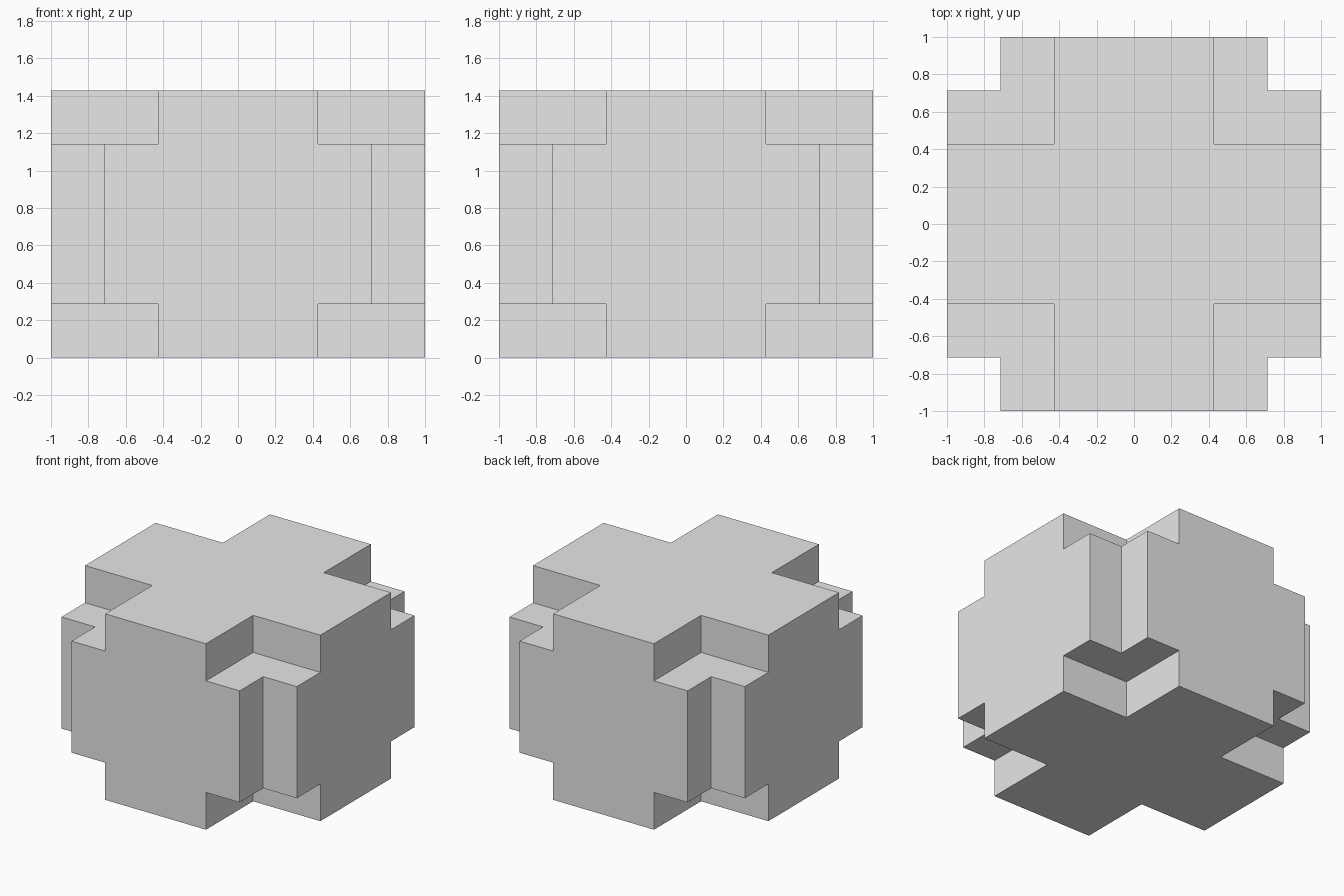
import bpy
import bmesh
from mathutils import Vector

cube = bpy.data.objects.get("Cube")
if cube:
    bpy.data.objects.remove(cube, do_unlink=True)

# Proportions: a block seven units wide and five high
UNIT = 2 / 7
NARROW, WIDE, REACH = 1.5 * UNIT, 2.5 * UNIT, 3.5 * UNIT
SIDE = [-REACH, -WIDE, -NARROW, NARROW, WIDE, REACH]
LEVELS = [0, UNIT, 4 * UNIT, 5 * UNIT]
AXES = [SIDE, SIDE, LEVELS]


def is_solid(cell):
    """Cross-shaped layers: narrow arms at top and bottom, wide arms between."""
    if any(c < 0 or c >= len(axis) - 1 for c, axis in zip(cell, AXES)):
        return False
    x, y = (abs(c - 2) for c in cell[:2])
    if cell[2] == 1:
        return x < 2 or y < 2
    return x == 0 or y == 0


def add_face(bm, cell, axis, step):
    """Add the side of a cell that faces along an axis, wound outwards."""
    u, v = (axis + 1) % 3, (axis + 2) % 3
    corners = []
    for du, dv in ((0, 0), (1, 0), (1, 1), (0, 1)):
        index = list(cell)
        index[axis] += step > 0
        index[u] += du
        index[v] += dv
        corners.append(bm.verts.new(Vector(a[i] for a, i in zip(AXES, index))))
    bm.faces.new(corners if step > 0 else corners[::-1])


# Outer skin of the solid layers, merged into large flat faces
bm = bmesh.new()
cells = [(i, j, k) for i in range(5) for j in range(5) for k in range(3)]
for cell in filter(is_solid, cells):
    for axis in range(3):
        for step in (-1, 1):
            neighbour = list(cell)
            neighbour[axis] += step
            if not is_solid(neighbour):
                add_face(bm, cell, axis, step)
bmesh.ops.remove_doubles(bm, verts=bm.verts, dist=0.001)
bmesh.ops.dissolve_limit(bm, angle_limit=0.01, verts=bm.verts, edges=bm.edges)

mesh = bpy.data.meshes.new("notched_block")
bm.to_mesh(mesh)
bm.free()
block = bpy.data.objects.new("notched_block", mesh)
bpy.context.collection.objects.link(block)

# Plain light grey
grey = bpy.data.materials.new("light_grey")
grey.use_nodes = True
colour = (0.8, 0.8, 0.8, 1)
grey.diffuse_color = colour
for node in grey.node_tree.nodes:
    if node.type == "BSDF_PRINCIPLED":
        node.inputs["Base Color"].default_value = colour
mesh.materials.append(grey)
